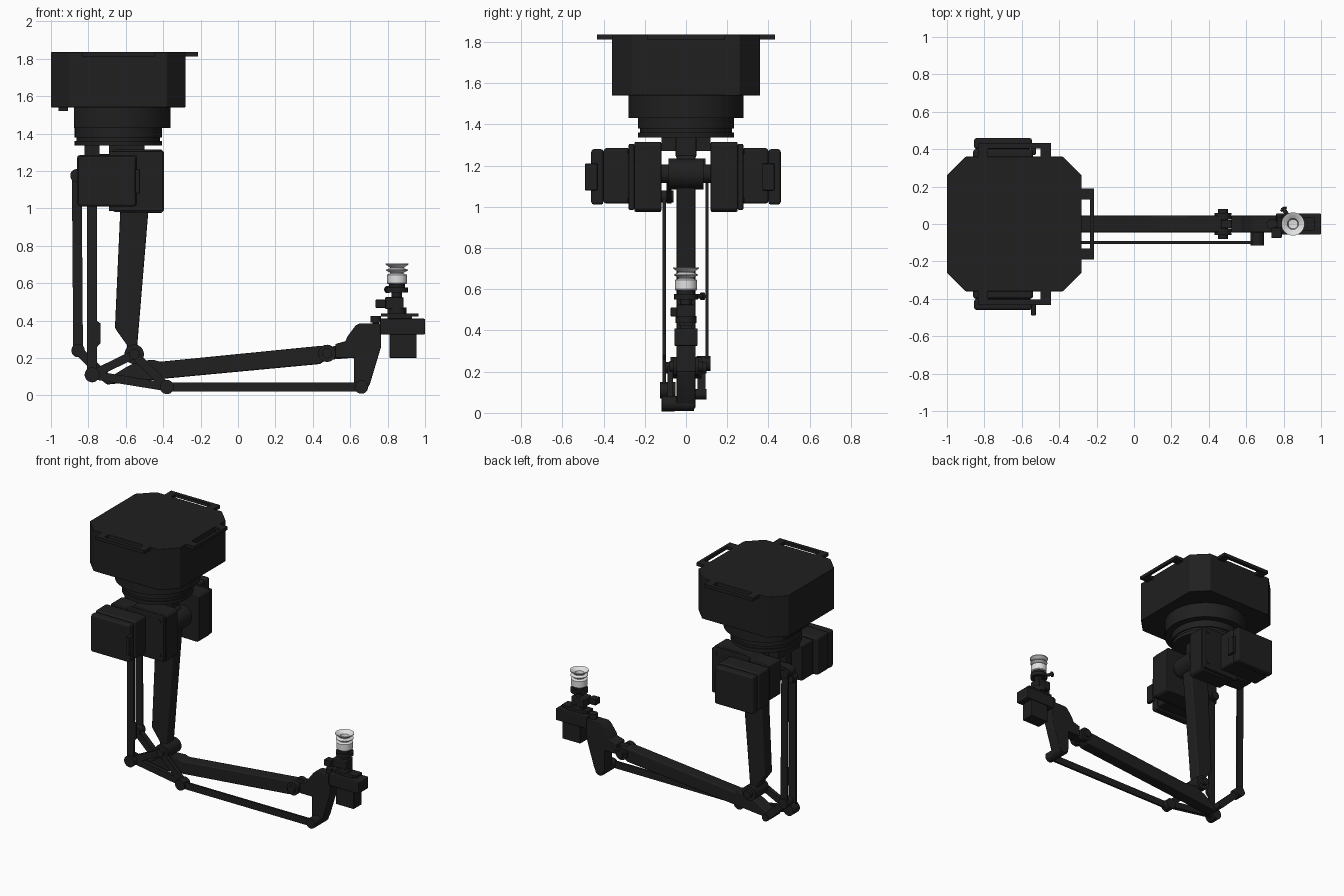
import bpy, bmesh, math
from mathutils import Matrix, Vector

default = bpy.data.objects.get("Cube")
if default:
    bpy.data.objects.remove(default, do_unlink=True)


def material(name, value):
    mat = bpy.data.materials.new(name)
    mat.use_nodes = True
    colour = (value, value, value, 1)
    mat.diffuse_color = colour
    mat.node_tree.nodes["Principled BSDF"].inputs["Base Color"].default_value = colour
    return mat


BLACK = material("matte black", 0.014)
SILICONE = material("pale silicone", 0.75)


def finish(name, bm, mat=BLACK, bevel=0):
    bmesh.ops.recalc_face_normals(bm, faces=bm.faces)
    mesh = bpy.data.meshes.new(name)
    bm.to_mesh(mesh)
    bm.free()
    mesh.materials.append(mat)
    mesh.shade_smooth()
    mesh.set_sharp_from_angle(angle=math.radians(35))
    obj = bpy.data.objects.new(name, mesh)
    bpy.context.collection.objects.link(obj)
    if bevel:
        mod = obj.modifiers.new("soft edges", "BEVEL")
        mod.width, mod.segments, mod.limit_method = bevel, 2, "ANGLE"
        mod.harden_normals = True
    return obj


def prism(name, points, low, high, axis="y", bevel=0):
    """Extrude an outline: (x, z) along y, or (x, y) along z."""
    bm = bmesh.new()
    place = (lambda a, b: (a, low, b)) if axis == "y" else (lambda a, b: (a, b, low))
    face = bm.faces.new([bm.verts.new(place(a, b)) for a, b in points])
    moved = bmesh.ops.extrude_face_region(bm, geom=[face])["geom"]
    depth = high - low
    shift = (0, depth, 0) if axis == "y" else (0, 0, depth)
    bmesh.ops.translate(bm, vec=shift, verts=[v for v in moved if isinstance(v, bmesh.types.BMVert)])
    return finish(name, bm, bevel=bevel)


def box(name, x, y, z, bevel=0):
    return prism(name, [(x[0], z[0]), (x[1], z[0]), (x[1], z[1]), (x[0], z[1])], *y, bevel=bevel)


def disc(name, x, other, low, high, radius, axis="y", sides=40):
    ring = [math.tau * i / sides for i in range(sides)]
    return prism(name, [(x + radius * math.cos(t), other + radius * math.sin(t)) for t in ring],
                 low, high, axis)


def bar(name, start, end, width, low, high):
    """Flat link with rounded ends in the xz plane."""
    a, b = Vector(start), Vector(end)
    heading = math.atan2(*(b - a).yx)
    points = []
    for centre, turn in ((b, -math.pi / 2), (a, math.pi / 2)):
        for i in range(13):
            t = heading + turn + math.pi * i / 12
            points.append(centre + Vector((math.cos(t), math.sin(t))) * width / 2)
    return prism(name, points, low, high)


def lathe(name, profile, x, mat):
    bm = bmesh.new()
    verts = [bm.verts.new((x + r, 0, z)) for r, z in profile]
    edges = [bm.edges.new(pair) for pair in zip(verts, verts[1:])]
    bmesh.ops.spin(bm, geom=verts + edges, cent=(x, 0, 0), axis=(0, 0, 1),
                   angle=math.tau, steps=40, use_merge=True)
    bmesh.ops.remove_doubles(bm, verts=bm.verts, dist=0.0001)
    return finish(name, bm, mat)


def both(low, high):
    """The same span on the left and on the right."""
    return (("left", low, high), ("right", -high, -low))


# Base housing with chamfered corners
CX = -0.64
prism("base_housing", [(-1, -.26), (-.9, -.36), (-.38, -.36), (-.28, -.26),
                       (-.28, .26), (-.38, .36), (-.9, .36), (-1, .26)], 1.54, 1.835, "z", .004)
box("base_foot", (-.96, -.91), (-.1, .1), (1.52, 1.54))

# Slotted mounting flanges
FLANGE = (1.812, 1.835)
box("front_flange_rim", (-.235, -.215), (-.19, .19), FLANGE)
for side, low, high in both(.13, .19):
    box(side + "_front_flange_end", (-.285, -.23), (low, high), FLANGE)
for side, low, high in both(.405, .432):
    box(side + "_flange_rim", (-.835, -.445), (low, high), FLANGE)
for side, low, high in both(.355, .41):
    for x in (-.835, -.5):
        box(side + "_flange_end", (x, x + .055), (low, high), FLANGE)

# Turntable, flattened at the back
turntable = disc("turntable", CX, 0, 1.43, 1.545, .28, "z", 64)
bm = bmesh.new()
bm.from_mesh(turntable.data)
cut = bmesh.ops.bisect_plane(bm, geom=bm.verts[:] + bm.edges[:] + bm.faces[:],
                             plane_co=(-.877, 0, 0), plane_no=(-1, 0, 0), clear_outer=True)
bmesh.ops.holes_fill(bm, edges=[e for e in cut["geom_cut"] if isinstance(e, bmesh.types.BMEdge)])
bm.to_mesh(turntable.data)
bm.free()
for name, low, high, radius in (("turntable_step", 1.38, 1.43, .233),
                                ("turntable_groove", 1.36, 1.38, .224),
                                ("turntable_ring", 1.335, 1.36, .233)):
    disc(name, CX, 0, low, high, radius, "z", 64)

# Shoulder hub hanging below the turntable
box("hub_post", (-.82, -.74), (-.12, .12), (1.27, 1.34))
box("hub_spine", (-.82, -.56), (-.045, .045), (1.12, 1.29), .01)
box("hub_neck", (-.69, -.5), (-.05, .05), (1.24, 1.34), .008)
SHOULDER = (-.5, 1.16)
disc("shoulder_shaft", *SHOULDER, -.13, .13, .045)
disc("shoulder_collar", *SHOULDER, -.085, .085, .075)

# Mirrored gearboxes and motors
GEARBOX = [(-.84, 1.03), (-.7, 1.02), (-.66, .98), (-.41, .975), (-.395, .99),
           (-.395, 1.3), (-.41, 1.315), (-.66, 1.315), (-.7, 1.28), (-.84, 1.28)]
for side, low, high in both(.12, .25):
    prism(side + "_gearbox", GEARBOX, low, high, bevel=.006)
for side, low, high in both(.25, .278):
    box(side + "_gearbox_cover", (-.69, -.4), (low, high), (.985, 1.305), .006)
    for x, z in ((-.56, 1.27), (-.43, 1.27), (-.56, 1.03), (-.43, 1.03)):
        s = 1 if side == "left" else -1
        disc(side + "_cover_bolt", x, z, low + s * .005, high + s * .005, .012, sides=12)
for side, low, high in both(.27, .4):
    box(side + "_motor", (-.86, -.54), (low, high), (1.015, 1.285), .014)
for side, low, high in both(.4, .46):
    box(side + "_motor_cap", (-.855, -.545), (low, high), (1.01, 1.28), .014)
    box(side + "_motor_plug", (-.55, -.525), (low - .03, high - .03), (1.08, 1.21), .004)

# Upper arm
prism("upper_arm", [(-.62, 1.2), (-.58, 1.25), (-.49, 1.25), (-.46, 1.2), (-.478, 1), (-.54, .25),
                    (-.54, .2), (-.585, .2), (-.594, .27), (-.658, .36)], -.045, .045, bevel=.008)
ELBOW = (-.555, .22)
disc("elbow_joint", *ELBOW, -.075, .075, .052)

# Drive crank and parallel rods
CRANK, REAR = (-.78, 1.05), (-.78, .11)
TOP_LEFT, LOW_LEFT = (-.862, 1.175), (-.855, .24)
TAIL, RODEND, TIP = (-.7, .09), (-.38, .045), (.66, .045)
bar("drive_crank", SHOULDER, CRANK, .07, -.095, -.07)
bar("drive_rod", CRANK, REAR, .052, -.113, -.098)
prism("drive_rod_stop", [(-.77, .41), (-.735, .385), (-.735, .28), (-.77, .24)], -.113, -.098)
bar("stay_bracket", TOP_LEFT, (-.7, 1.2), .07, .03, .095)
bar("stay_rod", TOP_LEFT, LOW_LEFT, .052, .095, .109)
bar("tail_link", LOW_LEFT, TAIL, .05, .055, .095)

# Triangular rocker at the elbow
for name, start, end in (("rocker_base", REAR, RODEND), ("rocker_back", REAR, ELBOW),
                         ("rocker_front", ELBOW, RODEND)):
    bar(name, start, end, .045, -.09, -.062)

# Lower levelling rod
bar("levelling_rod", RODEND, TIP, .05, -.106, -.092)

# Forearm
prism("forearm", [(-.72, .075), (-.7, .058), (-.39, .09), (.44, .168), (.47, .19), (.47, .262),
                  (.44, .265), (-.417, .18), (-.45, .19), (-.53, .185), (-.6, .15)],
      -.045, .045, bevel=.008)
WRIST = (.476, .225)
for side, low, high in both(.025, .06):
    disc(side + "_wrist_knuckle", *WRIST, low, high, .046)

# Pivot pins
for name, pivot, low, high, radius in (
        ("crank_pin", CRANK, -.122, -.06, .03), ("rear_pin", REAR, -.125, -.05, .04),
        ("stay_top_pin", TOP_LEFT, .05, .118, .03), ("stay_low_pin", LOW_LEFT, .05, .118, .036),
        ("elbow_pin", ELBOW, -.1, .1, .028), ("rod_pin", RODEND, -.12, -.055, .038),
        ("tip_pin", TIP, -.115, .04, .036), ("wrist_pin", WRIST, -.08, .08, .027),
        ("tail_pin", TAIL, -.04, .1, .025)):
    disc(name, *pivot, low, high, radius, sides=28)

# Wrist bracket
bar("wrist_tongue", WRIST, (.6, .235), .07, -.022, .022)
prism("wrist_bracket", [(.52, .2), (.62, .2), (.62, .055), (.64, .02), (.68, .02), (.705, .06), (.765, .26),
                        (.765, .385), (.65, .385), (.63, .375), (.585, .315), (.575, .29), (.52, .275)],
      -.045, .045, bevel=.006)
disc("bracket_knob", .737, 0, .39, .425, .028, "z", 20)
disc("bracket_knob_stem", .737, 0, .37, .4, .018, "z", 20)

# Wrist servo and its mount
box("servo_mount", (.76, 1), (-.057, .057), (.325, .41), .006)
box("servo_body", (.81, .955), (-.047, .047), (.2, .33), .005)
box("servo_plate", (.765, .965), (-.035, .035), (.422, .438))
box("servo_spacer", (.8, .93), (-.03, .03), (.405, .425))

# Swivel fitting under the suction cup
TOOL = .85
disc("swivel_base", TOOL, 0, .435, .47, .05, "z")
box("swivel_block", (.785, .885), (-.045, .045), (.462, .525), .006)
box("swivel_clamp", (.735, .79), (-.075, -.02), (.468, .512), .005)
disc("swivel_stem", TOOL, 0, .52, .56, .028, "z")
disc("swivel_collar", TOOL, 0, .55, .577, .058, "z")
disc("swivel_cap", TOOL, 0, .575, .6, .042, "z")
hose = disc("air_nipple", 0, 0, .04, .105, .011, sides=16)
hose.matrix_world = Matrix.Translation((TOOL, 0, .566)) @ Matrix.Rotation(math.radians(32), 4, "Z")
tip = disc("air_nipple_flange", 0, 0, .088, .1, .019, sides=16)
tip.matrix_world = hose.matrix_world.copy()

# Bellows suction cup
lathe("suction_cup", [(0, .595), (.05, .595), (.054, .6), (.054, .645), (.036, .652), (.036, .656),
                      (.058, .668), (.058, .672), (.038, .68), (.038, .684), (.062, .7), (.062, .705),
                      (.055, .703), (.03, .685), (.025, .66), (0, .655)], TOOL, SILICONE)
